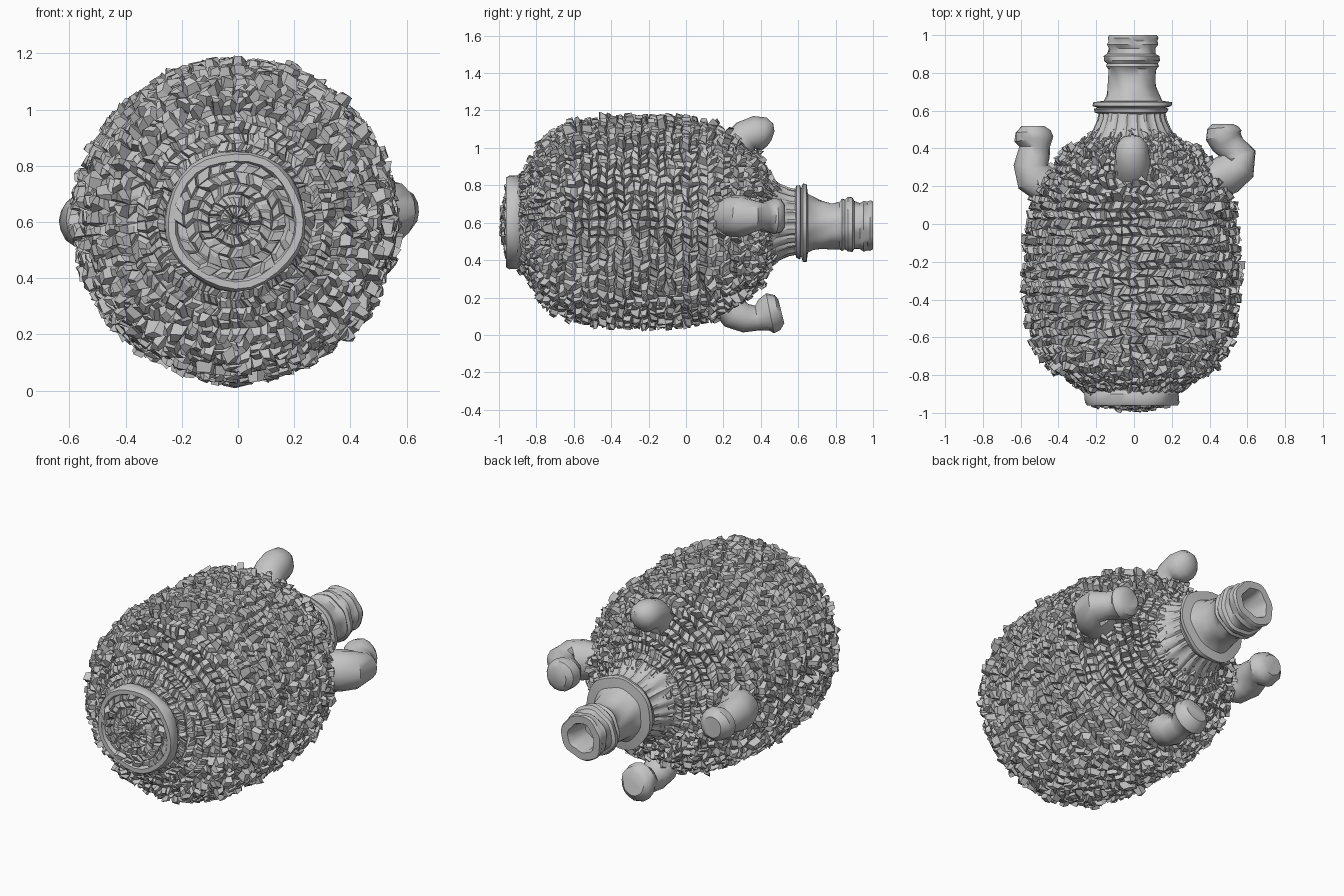
import bpy, bmesh, math, random
from mathutils import Vector

random.seed(7)
if "Cube" in bpy.data.objects:
    bpy.data.objects.remove(bpy.data.objects["Cube"])

AXIS = Vector((-0.01, 0, 0.605))

clay = bpy.data.materials.new("grey clay")
clay.use_nodes = True
clay.diffuse_color = (0.55, 0.55, 0.55, 1)
clay.node_tree.nodes["Principled BSDF"].inputs["Base Color"].default_value = (0.55, 0.55, 0.55, 1)


def finish(bm, name, smooth=True):
    bmesh.ops.recalc_face_normals(bm, faces=bm.faces)
    mesh = bpy.data.meshes.new(name)
    bm.to_mesh(mesh)
    bm.free()
    mesh.materials.append(clay)
    ob = bpy.data.objects.new(name, mesh)
    bpy.context.collection.objects.link(ob)
    if smooth:
        bpy.ops.object.select_all(action="DESELECT")
        ob.select_set(True)
        bpy.context.view_layer.objects.active = ob
        bpy.ops.object.shade_smooth_by_angle(angle=math.radians(38))
    return ob


def resample(points, count):
    """Spread count + 1 points evenly along a profile."""
    pts = [Vector(p) for p in points]
    lengths = [(b - a).length for a, b in zip(pts, pts[1:])]
    result = []
    for i in range(count + 1):
        d = sum(lengths) * i / count
        for a, b, seg in zip(pts, pts[1:], lengths):
            if d <= seg + 1e-6:
                break
            d -= seg
        result.append(a.lerp(b, min(d / seg, 1)))
    return result


def bridge(bm, rings):
    n = len(rings[0])
    for a, b in zip(rings, rings[1:]):
        for i in range(n):
            j = (i + 1) % n
            bm.faces.new((a[i], a[j], b[j], b[i]))


def lathe(profile, sides, wobble=lambda a, y: 0, jitter=0):
    """Turn a (y, radius) profile around the long axis."""
    bm = bmesh.new()
    rings = []
    for k, (y, r) in enumerate(profile):
        ring = []
        for i in range(sides):
            a = 2 * math.pi * (i + 0.5 * (k % 2) * bool(jitter)) / sides
            a += random.uniform(-jitter, jitter) / max(r, 0.15)
            rr = r + wobble(a, y)
            yy = y + random.uniform(-jitter, jitter)
            ring.append(bm.verts.new(AXIS + Vector((rr * math.cos(a), yy, rr * math.sin(a)))))
        rings.append(ring)
    bridge(bm, rings)
    return bm, rings


def add_studs(bm, height):
    """Raise every face into a rough block of random height."""
    bmesh.ops.recalc_face_normals(bm, faces=bm.faces)
    for f in list(bm.faces):
        up = f.normal.copy()
        centre = f.calc_center_median()
        size = math.sqrt(f.calc_area())
        top = bmesh.ops.extrude_discrete_faces(bm, faces=[f])["faces"][0]
        lift = height(centre) * random.uniform(0.35, 1.25)
        slide = Vector([random.uniform(-0.2, 0.2) * size for _ in range(3)])
        for v in top.verts:
            v.co = centre + (v.co - centre) * random.uniform(0.5, 0.85) + slide
            v.co += up * lift * random.uniform(0.75, 1.25)


# Studded body
body_profile = [(-0.9, 0.2), (-0.86, 0.26), (-0.8, 0.35), (-0.7, 0.455), (-0.6, 0.505),
                (-0.4, 0.53), (-0.1, 0.53), (0.1, 0.51), (0.2, 0.465), (0.3, 0.39),
                (0.39, 0.31), (0.45, 0.22), (0.5, 0.16)]
bm, _ = lathe(resample(body_profile, 38), 72, jitter=0.012)
add_studs(bm, lambda c: 0.022 if c.y < -0.78 or c.y > 0.4 else 0.042)
finish(bm, "studded_body", smooth=False)

# Foot ring and its studded centre
foot_profile = [(-0.83, 0.25), (-0.88, 0.235), (-0.9, 0.25), (-0.945, 0.25), (-0.962, 0.24),
                (-0.962, 0.215), (-0.945, 0.205), (-0.93, 0.2)]
bm, _ = lathe(foot_profile, 28, lambda a, y: 0.004 * math.sin(5 * a + 30 * y))
finish(bm, "foot_ring")
bm, rings = lathe(resample([(-0.94, 0.215), (-0.965, 0.1), (-0.968, 0.012)], 5), 22, jitter=0.006)
bm.faces.new(rings[-1])
add_studs(bm, lambda c: 0.02)
finish(bm, "foot_centre", smooth=False)

# Ribbed shoulder
shoulder_profile = [(0.4, 0.27), (0.45, 0.235), (0.5, 0.2), (0.55, 0.178), (0.6, 0.168)]
bm, _ = lathe(shoulder_profile, 88, lambda a, y: 0.011 * (math.cos(22 * a) > 0) - 0.004)
finish(bm, "ribbed_shoulder")

# Flange, banded neck and open mouth
neck_profile = [(0.58, 0.16), (0.59, 0.19), (0.61, 0.198), (0.615, 0.18), (0.625, 0.21),
                (0.645, 0.208), (0.652, 0.155), (0.68, 0.14), (0.73, 0.128), (0.78, 0.122),
                (0.82, 0.127), (0.835, 0.14), (0.85, 0.132), (0.865, 0.146), (0.89, 0.145),
                (0.9, 0.128), (0.93, 0.123), (0.95, 0.134), (0.97, 0.128), (0.985, 0.133),
                (1.0, 0.127), (1.0, 0.085), (0.97, 0.075), (0.85, 0.07)]


def hand_made(a, y):
    return 0.005 * math.sin(3 * a + 40 * y) + 0.003 * math.sin(7 * a - 25 * y)


bm, rings = lathe(neck_profile, 40, hand_made)
bm.faces.new(rings[-1])
for v in bm.verts:                       # the neck leans down slightly
    v.co.z -= 0.02 * min(1, max(0, (v.co.y - 0.6) / 0.15))
finish(bm, "neck")


def knob(name, outward, path, height=0.0):
    """Bent lug: path holds (distance out, y, radius)."""
    bm = bmesh.new()
    side = outward.cross(Vector((0, 1, 0)))
    pts = [outward * d + Vector((0, y, 0)) for d, y, _ in path]
    rings = []
    for k, (p, (_, _, r)) in enumerate(zip(pts, path)):
        tangent = (pts[min(k + 1, len(pts) - 1)] - pts[max(k - 1, 0)]).normalized()
        across = side.cross(tangent)
        ring = []
        for i in range(16):
            a = math.pi * i / 8
            rr = r * (1 + 0.04 * math.sin(2 * a + k) + random.uniform(-0.02, 0.02))
            co = AXIS + p + side * (rr * math.cos(a)) + across * (rr * math.sin(a))
            ring.append(bm.verts.new(co + Vector((0, 0, height))))
        rings.append(ring)
    bridge(bm, rings)
    bm.faces.new(rings[0])
    bm.faces.new(rings[-1])
    finish(bm, name)


# Four lugs round the shoulder
knob("top_lug", Vector((0, 0, 1)),
     [(0.34, 0.24, 0.1), (0.41, 0.28, 0.095), (0.46, 0.32, 0.09), (0.475, 0.37, 0.09),
      (0.472, 0.42, 0.085), (0.465, 0.45, 0.06), (0.46, 0.465, 0.025)])
knob("bottom_lug", Vector((0, 0, -1)),
     [(0.42, 0.2, 0.08), (0.49, 0.26, 0.09), (0.515, 0.32, 0.08), (0.515, 0.38, 0.068),
      (0.5, 0.415, 0.085), (0.49, 0.45, 0.104), (0.485, 0.49, 0.092), (0.48, 0.51, 0.065)])
knob("left_lug", Vector((1, 0, 0)),
     [(0.42, 0.22, 0.1), (0.5, 0.26, 0.11), (0.56, 0.31, 0.105), (0.575, 0.36, 0.085),
      (0.53, 0.4, 0.075), (0.5, 0.435, 0.085), (0.485, 0.47, 0.098), (0.48, 0.51, 0.085),
      (0.48, 0.53, 0.055)], 0.03)
knob("right_lug", Vector((-1, 0, 0)),
     [(0.45, 0.2, 0.1), (0.52, 0.25, 0.105), (0.535, 0.31, 0.095), (0.52, 0.37, 0.085),
      (0.515, 0.41, 0.078), (0.52, 0.45, 0.1), (0.525, 0.49, 0.092), (0.525, 0.52, 0.06)])
